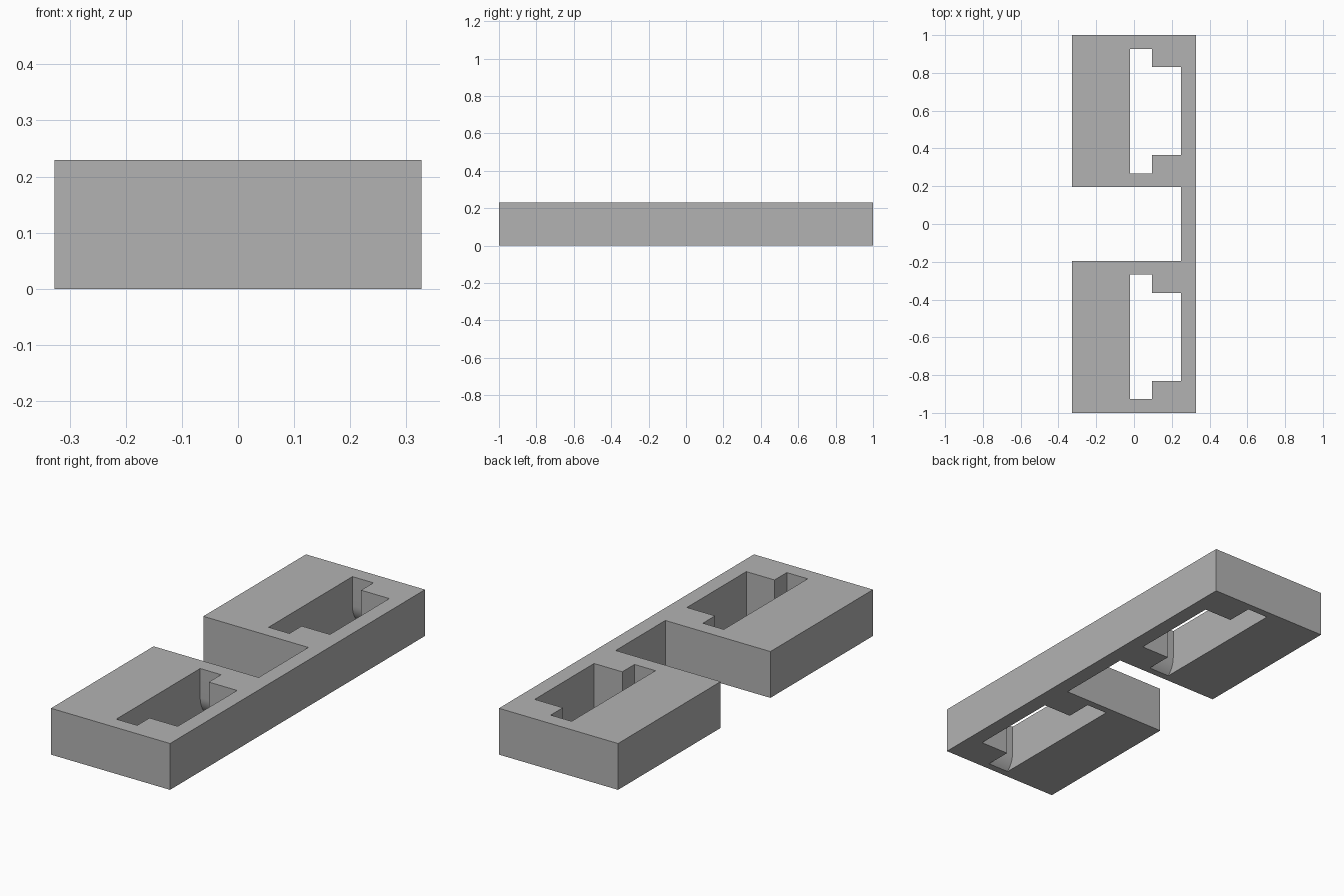
import bpy
import bmesh
import math

HEIGHT = 0.23
POCKET_Y = 0.597          # centre of each pocket along y
INNER_X, STEP_X, OUTER_X = -0.02, 0.095, 0.25

old = bpy.data.objects.get("Cube")
if old:
    bpy.data.objects.remove(old, do_unlink=True)

grey = bpy.data.materials.new("plain grey")
grey.use_nodes = True
grey.diffuse_color = (0.45, 0.45, 0.45, 1)
grey.node_tree.nodes["Principled BSDF"].inputs["Base Color"].default_value = (0.45, 0.45, 0.45, 1)


def prism(name, points, offset):
    """Extrude a closed 3D outline along an offset vector."""
    bm = bmesh.new()
    face = bm.faces.new([bm.verts.new(p) for p in points])
    ext = bmesh.ops.extrude_face_region(bm, geom=[face])
    verts = [g for g in ext["geom"] if isinstance(g, bmesh.types.BMVert)]
    bmesh.ops.translate(bm, verts=verts, vec=offset)
    bmesh.ops.recalc_face_normals(bm, faces=bm.faces)
    mesh = bpy.data.meshes.new(name)
    bm.to_mesh(mesh)
    bm.free()
    mesh.materials.append(grey)
    obj = bpy.data.objects.new(name, mesh)
    bpy.context.collection.objects.link(obj)
    return obj


# Bracket body: two blocks joined by a thin bridge on one side
half = [(0.327, 1), (-0.327, 1), (-0.327, 0.195), (OUTER_X, 0.195)]
outline = half + [(x, -y) for x, y in reversed(half)]
body = prism("bracket_body", [(x, y, 0) for x, y in outline], (0, 0, HEIGHT))

# Slot end profile: straight wall flaring outward in an arc near the bottom
SLOT_HALF, FLARE, FLARE_Z, STEPS = 0.329, 0.037, 0.085, 8
angle = 2 * math.atan(FLARE / FLARE_Z)
radius = FLARE_Z / math.sin(angle)
side = [(SLOT_HALF, HEIGHT + 0.1)]
for i in range(STEPS + 1):
    a = angle * i / STEPS
    side.append((SLOT_HALF + radius * (1 - math.cos(a)), FLARE_Z - radius * math.sin(a)))
side.append((SLOT_HALF + FLARE, -0.1))
slot_profile = side + [(-y, z) for y, z in reversed(side)]

# Cut a wide pocket and a longer flared slot through each block
cutters = []
for s in (-1, 1):
    cy = s * POCKET_Y
    w = 0.233
    pocket = [(INNER_X, cy - w, -0.1), (OUTER_X, cy - w, -0.1),
              (OUTER_X, cy + w, -0.1), (INNER_X, cy + w, -0.1)]
    cutters.append(prism("pocket_cutter", pocket, (0, 0, HEIGHT + 0.2)))
    slot = [(INNER_X, cy + y, z) for y, z in slot_profile]
    cutters.append(prism("slot_cutter", slot, (STEP_X - INNER_X, 0, 0)))

bpy.ops.object.select_all(action='DESELECT')
body.select_set(True)
bpy.context.view_layer.objects.active = body
for cutter in cutters:
    cutter.hide_render = True
    mod = body.modifiers.new("cut", 'BOOLEAN')
    mod.operation = 'DIFFERENCE'
    mod.solver = 'EXACT'
    mod.object = cutter
    bpy.ops.object.modifier_apply(modifier=mod.name)
for cutter in cutters:
    bpy.data.objects.remove(cutter, do_unlink=True)

bpy.ops.object.shade_smooth_by_angle(angle=math.radians(30))
